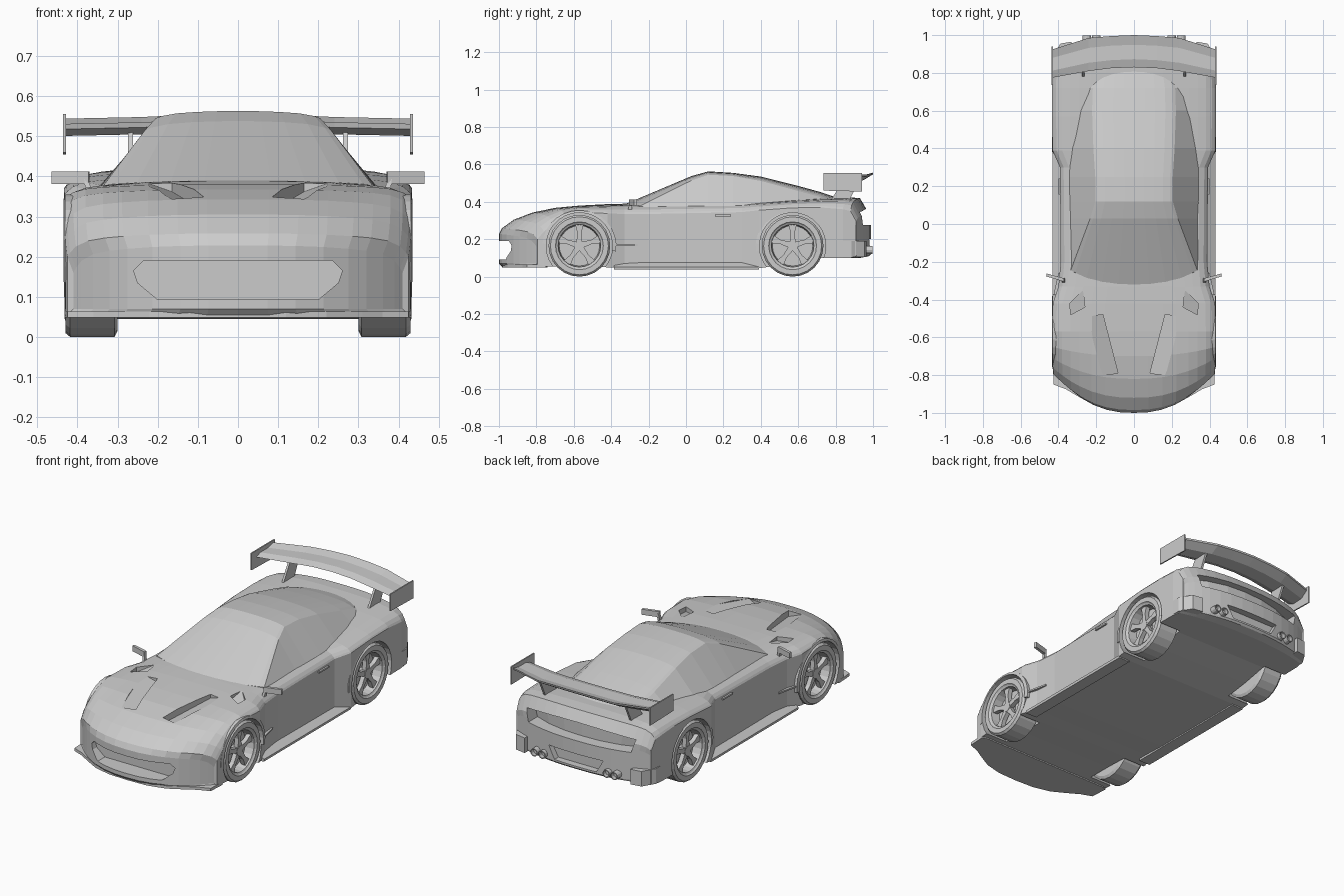
import bpy, bmesh
from math import sin, cos, pi
from mathutils import Vector, Matrix

if "Cube" in bpy.data.objects:
    bpy.data.objects.remove(bpy.data.objects["Cube"])


def mesh(name, verts, faces):
    bm = bmesh.new()
    vs = [bm.verts.new(v) for v in verts]
    for f in faces:
        bm.faces.new([vs[i] for i in f])
    bmesh.ops.recalc_face_normals(bm, faces=bm.faces)
    me = bpy.data.meshes.new(name)
    bm.to_mesh(me)
    bm.free()
    ob = bpy.data.objects.new(name, me)
    bpy.context.collection.objects.link(ob)
    return ob


def bridge(name, a, b):
    """Closed solid between two matching polygons."""
    n = len(a)
    faces = [(i, (i + 1) % n, n + (i + 1) % n, n + i) for i in range(n)]
    return mesh(name, list(a) + list(b), faces + [tuple(range(n)), tuple(range(n, 2 * n))])


def prism(name, pts, axis, lo, hi):
    put = {'x': lambda p, d: (d, *p), 'y': lambda p, d: (p[0], d, p[1]), 'z': lambda p, d: (*p, d)}[axis]
    return bridge(name, [put(p, lo) for p in pts], [put(p, hi) for p in pts])


def box(name, x0, x1, y0, y1, z0, z1):
    return prism(name, [(x0, y0), (x1, y0), (x1, y1), (x0, y1)], 'z', z0, z1)


def circle(y, z, r, n):
    return [(y + r * cos(2 * pi * i / n), z + r * sin(2 * pi * i / n)) for i in range(n)]


def loft(name, stations, half, crown):
    """Stations: y, bow, top half width, base half width, base z, edge z, centre z."""
    fr = [-f for f in reversed(half)] + [0] + half
    n = len(fr)
    verts, faces = [], []
    for y, bow, wt, wb, zb, zs, zt in stations:
        verts += [(f * wt, y + bow * abs(f) ** 2.4, zt - (zt - zs) * crown(abs(f))) for f in fr]
        verts += [(f * wb, y + bow * abs(f) ** 2.4, zb) for f in reversed(fr)]
    m = 2 * n
    for k in range(len(stations) - 1):
        for i in range(m):
            j = (i + 1) % m
            faces.append((k * m + i, k * m + j, k * m + m + j, k * m + m + i))
    for o in (0, (len(stations) - 1) * m):
        faces += [(o + i, o + i + 1, o + m - 2 - i, o + m - 1 - i) for i in range(n - 1)]
    return mesh(name, verts, faces)


def cut(ob, cutter):
    mod = ob.modifiers.new("cut", 'BOOLEAN')
    mod.operation, mod.solver, mod.object = 'DIFFERENCE', 'EXACT', cutter
    bpy.context.view_layer.objects.active = ob
    bpy.ops.object.modifier_apply(modifier=mod.name)
    bpy.data.objects.remove(cutter)


# Main body shell
B = [(-1.0, .20, .41, .07, .16, .228), (-.985, .19, .425, .055, .20, .258), (-.92, .16, .43, .055, .24, .305),
     (-.82, .11, .432, .055, .28, .343), (-.70, .05, .432, .055, .32, .368), (-.57, 0, .432, .055, .345, .38),
     (-.42, 0, .43, .05, .338, .388), (-.33, 0, .40, .05, .335, .39), (-.2, 0, .388, .045, .335, .39),
     (.3, 0, .392, .045, .345, .395), (.39, 0, .432, .045, .355, .40), (.57, 0, .434, .07, .368, .412),
     (.72, 0, .434, .10, .37, .42), (.86, -.02, .432, .10, .36, .425), (.93, -.05, .425, .10, .35, .42),
     (.98, -.07, .42, .11, .295, .335), (.99, -.08, .41, .12, .27, .30)]
body = loft("body", [(y, b, w, w, zb, zs, zt) for y, b, w, zb, zs, zt in B],
            [.18, .35, .52, .67, .78, .88, .95, .985, 1], lambda f: .4 * f ** 3 + .6 * f ** 20)

# Wheel arches, hood vents and small cowl vents
for s in (-1, 1):
    for y in (-.57, .57):
        cut(body, prism("arch_cutter", circle(y, .165, .178, 28), 'x', s * .295, s * .6))
    low = [(.165, -.48, .362), (.25, -.49, .392), (.168, -.80, .345), (.085, -.79, .315)]
    cut(body, bridge("vent_cutter", [(s * x, y, z) for x, y, z in low], [(s * x, y, .5) for x, y, z in low]))
    low = [(.26, -.44, .36), (.335, -.48, .35), (.34, -.42, .35), (.27, -.35, .385)]
    cut(body, bridge("cowl_cutter", [(s * x, y, z) for x, y, z in low], [(s * x, y, .5) for x, y, z in low]))

# Nose intake, tail panel and plate recess
cut(body, prism("intake_cutter", [(-.235, .19), (.235, .19), (.26, .165), (.25, .135), (.2, .093), (-.2, .093),
                                  (-.25, .135), (-.26, .165)], 'y', -1.1, -.90))
cut(body, loft("tail_cutter", [(.925, -.06, .34, .32, .275, .345, .365), (1.1, -.06, .34, .32, .275, .345, .365)],
               [.35, .7, 1], lambda f: f * f))
cut(body, prism("plate_cutter", [(-.17, .20), (.17, .20), (.13, .13), (-.13, .13)], 'y', .95, 1.1))

# Cabin with fastback roof
loft("cabin", [(-.325, .08, .335, .34, .36, .378, .388), (.03, 0, .232, .345, .365, .515, .538),
               (.12, 0, .205, .35, .365, .545, .563), (.25, 0, .205, .35, .37, .538, .555),
               (.4, 0, .215, .342, .375, .512, .535), (.6, 0, .222, .315, .38, .458, .485),
               (.72, 0, .218, .285, .385, .425, .452), (.81, -.03, .205, .26, .39, .40, .422)],
     [.25, .5, .75, .93, 1], lambda f: .5 * f * f + .5 * f ** 8)

# Front splitter with pointed corners
edge = [(0, -.985), (.12, -.98), (.22, -.955), (.31, -.905), (.36, -.875), (.425, -.85), (.43, -.75), (.40, -.74)]
prism("front_splitter", edge + [(-x, y) for x, y in reversed(edge[1:])], 'z', .048, .064)


def wheel(name, y, s, n=24):
    prof = [(.30, .15), (.308, .165), (.418, .165), (.43, .155), (.43, .128), (.424, .122), (.42, .114), (.37, .108)]
    verts = [(s * x, y + r * cos(2 * pi * i / n), .165 + r * sin(2 * pi * i / n)) for x, r in prof for i in range(n)]
    faces = [(k * n + i, k * n + (i + 1) % n, k * n + n + (i + 1) % n, k * n + n + i)
             for k in range(len(prof) - 1) for i in range(n)]
    last = (len(prof) - 1) * n
    mesh(name + "_tyre", verts, faces + [tuple(range(n)), tuple(range(last, last + n))])
    prism(name + "_hub", circle(y, .165, .028, 10), 'x', s * .37, s * .412)
    for k in range(5):
        a = pi / 2 + k * 2 * pi / 5
        pts = [(.015, -.016), (.07, -.011), (.114, -.022), (.114, .022), (.07, .011), (.015, .016)]
        pts = [(y + r * cos(a) - t * sin(a), .165 + r * sin(a) + t * cos(a)) for r, t in pts]
        prism(name + "_spoke", pts, 'x', s * .385, s * .41)


def arch_lip(name, y, s):
    n, a0, a1 = 16, -.05 * pi, 1.05 * pi
    ang = [a0 + (a1 - a0) * i / n for i in range(n + 1)]
    ring = [(y + r * cos(a), .165 + min(r, .19) * sin(a))
            for r, seq in ((.198, ang), (.177, ang[::-1])) for a in seq]
    inner = [(s * .405, *p) for p in ring]
    outer = [(s * (.431 if i <= n else .435), *p) for i, p in enumerate(ring)]
    m, h = len(ring), n + 1
    faces = [(i, (i + 1) % m, m + (i + 1) % m, m + i) for i in range(m)]
    faces += [(o + i, o + i + 1, o + m - 2 - i, o + m - 1 - i) for o in (0, m) for i in range(n)]
    mesh(name, inner + outer, faces)


for s, side in ((-1, "left"), (1, "right")):
    for y, end in ((-.57, "front"), (.57, "rear")):
        wheel(f"{end}_wheel_{side}", y, s)
        arch_lip(f"{end}_arch_lip_{side}", y, s)

    # Side skirt, door handle and fender vent blade
    prism("side_skirt_" + side, [(s * .36, .038), (s * .43, .038), (s * .432, .052), (s * .392, .075), (s * .36, .075)],
          'y', -.385, .39)
    box("door_handle_" + side, s * .37, s * .401, .155, .24, .322, .331)
    prism("fender_blade_" + side, [(s * .38, -.39), (s * .428, -.385), (s * .40, -.26), (s * .38, -.26)], 'z', .165, .174)

    # Mirror on a short stalk
    a = [(.372, -.305), (.465, -.277), (.462, -.262), (.37, -.288)]
    prism("mirror_" + side, [(s * x, y) for x, y in a], 'z', .381, .412)
    bridge("mirror_stalk_" + side, [(s * .365, -.31, .36), (s * .38, -.31, .36), (s * .38, -.29, .36), (s * .365, -.29, .36)],
           [(s * .372, -.30, .40), (s * .384, -.30, .40), (s * .384, -.285, .40), (s * .372, -.285, .40)])

    # Rear bumper corner block
    prism("rear_corner_" + side, [(s * .33, .78), (s * .432, .78), (s * .432, .885), (s * .39, .955), (s * .33, .965)],
          'z', .105, .19)

    # Twin exhaust tips
    for x in (.20, .25):
        tip = [(s * x + px, .142 + pz) for px, pz in circle(0, 0, .022, 12)]
        pipe = prism("exhaust_" + side, tip, 'y', .90, .998)
        bore = [(s * x + px, .142 + pz) for px, pz in circle(0, 0, .017, 12)]
        cut(pipe, prism("bore_cutter", bore, 'y', .975, 1.1))

    # Wing strut and end plate
    prism("wing_strut_" + side, [(.77, .40), (.87, .40), (.925, .515), (.84, .515)], 'x', s * .262, s * .274)
    prism("wing_end_plate_" + side, [(.735, .46), (.94, .455), (.94, .525), (.985, .545), (.98, .555), (.735, .555)]
          [:3] + [(.94, .555), (.735, .555)], 'x', s * .429, s * .436)

# Rear wing blade: airfoil section swept along the span
span = [(-.43, .775, .925, -.004), (-.24, .81, .985, 0), (-.12, .825, .995, .006), (0, .83, 1.0, .008)]
span += [(-x, a, b, z) for x, a, b, z in reversed(span[:-1])]
foil = [(0, .522), (.25, .535), (.7, .535), (1, .548), (.99, .538), (.7, .508), (.25, .505)]
m = len(foil)
verts = [(x, a + (b - a) * t, z + dz) for x, a, b, dz in span for t, z in foil]
faces = [(k * m + i, k * m + (i + 1) % m, k * m + m + (i + 1) % m, k * m + m + i)
         for k in range(len(span) - 1) for i in range(m)]
mesh("wing_blade", verts, faces + [tuple(range(m)), tuple(range(len(verts) - m, len(verts)))])
